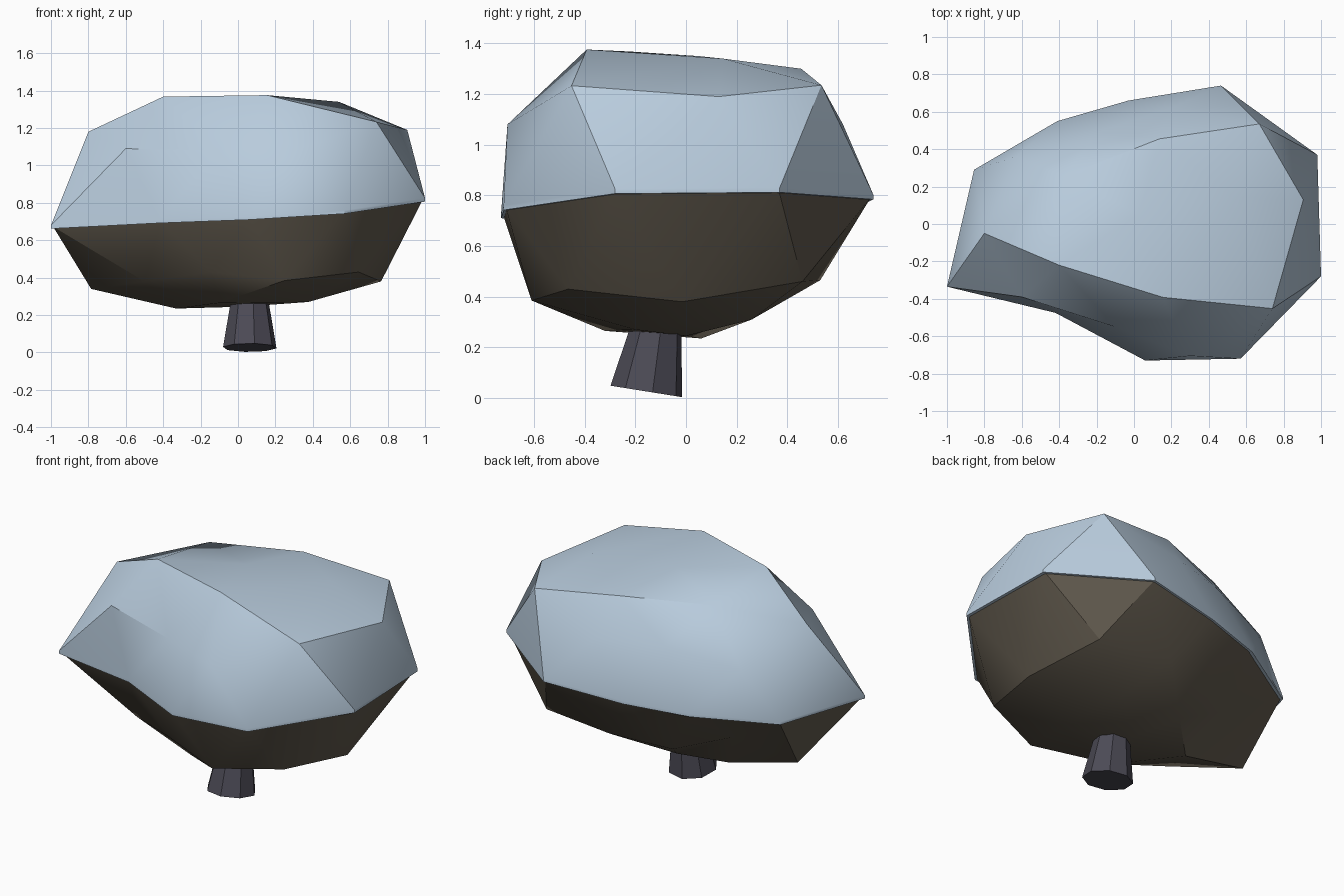
import bpy, bmesh, math
from mathutils import Vector, Matrix

if "Cube" in bpy.data.objects:
    bpy.data.objects.remove(bpy.data.objects["Cube"])


def material(name, rgb):
    m = bpy.data.materials.new(name)
    m.diffuse_color = (*rgb, 1)
    m.use_nodes = True
    m.node_tree.nodes["Principled BSDF"].inputs["Base Color"].default_value = m.diffuse_color
    return m


def finish(bm, name, mat, angle=30):
    """Recalculate normals, smooth below the angle, link the object."""
    bmesh.ops.recalc_face_normals(bm, faces=bm.faces)
    for f in bm.faces:
        f.smooth = True
    for e in bm.edges:
        e.smooth = e.calc_face_angle(0) < math.radians(angle)
    me = bpy.data.meshes.new(name)
    bm.to_mesh(me)
    bm.free()
    me.materials.append(mat)
    ob = bpy.data.objects.new(name, me)
    bpy.context.collection.objects.link(ob)


def dome(name, mat, rim, mid, inner, pole, offset, lip):
    """Half a faceted boulder: 10-sided rim, staggered ring, 5-point ring, pole."""
    bm = bmesh.new()
    def add(pts):
        return [bm.verts.new(p) for p in pts]
    r, m, n = add(rim), add(mid), add(inner)
    p = bm.verts.new(pole)
    low = add([(x, y, z - lip) for x, y, z in rim])
    for i in range(10):
        j = (i + 1) % 10
        bm.faces.new((r[i], r[j], m[i]))
        bm.faces.new((r[j], m[j], m[i]))
        bm.faces.new((low[i], low[j], r[j], r[i]))
    for k in range(5):
        c = offset + 2 * k
        a, b, nxt = m[c - 1], m[(c + 1) % 10], n[(k + 1) % 5]
        bm.faces.new((n[k], a, m[c]))
        bm.faces.new((n[k], m[c], b))
        bm.faces.new((n[k], b, nxt))
        bm.faces.new((n[k], nxt, p))
    # closing face across the rim
    centre = bm.verts.new((0, 0, 0.75 - lip))
    for i in range(10):
        bm.faces.new((low[i], centre, low[(i + 1) % 10]))
    finish(bm, name, mat)


top_mat = material("pale blue grey", (0.48, 0.60, 0.72))
under_mat = material("dark brown", (0.118, 0.100, 0.074))
stem_mat = material("charcoal", (0.072, 0.069, 0.092))

# shared rim, starting at the far left and running past the front
rim = [(-1, -.335, .68), (-.42, -.475, .71), (.06, -.73, .728),
       (.57, -.72, .76), (1, -.28, .825), (.98, .37, .83),
       (.465, .74, .802), (-.03, .66, .765), (-.41, .55, .745),
       (-.855, .29, .715)]

# upper shell
dome("upper_shell", top_mat, rim,
     [(-.6, -.39, 1.09), (-.1, -.55, 1.08), (.3, -.705, 1.08),
      (.74, -.452, 1.233), (.905, .13, 1.19), (.67, .535, 1.235),
      (.2, .62, 1.08), (-.2, .49, 1.09), (-.63, .36, 1.0),
      (-.8, -.05, 1.18)],
     [(-.4, -.22, 1.368), (.155, -.392, 1.376), (.54, .146, 1.34),
      (.135, .455, 1.3), (-.375, .255, 1.3)],
     (.03, .05, 1.35), 0, 0.018)

# underside, set slightly inside the rim
dome("underside", under_mat,
     [(x * .988, y * .988, z - .008) for x, y, z in rim],
     [(-.5, -.28, .38), (-.145, -.48, .43), (.25, -.61, .385),
      (.645, -.465, .43), (.765, -.015, .38), (.64, .46, .46),
      (.17, .53, .465), (-.2, .42, .42), (-.5, .25, .51),
      (-.785, .02, .34)],
     [(-.1, -.32, .265), (.375, -.2, .27), (.3, .26, .31),
      (-.12, .26, .31), (-.33, .06, .235)],
     (.03, .0, .245), 1, 0.002)

# leaning tapered stem
bm = bmesh.new()
axis = Vector((0, .16, 1)).normalized()
base = Vector((.063, -.157, .026))
length = 0.36
spin = Matrix.Rotation(math.radians(10), 4, 'Z')
tilt = Vector((0, 0, 1)).rotation_difference(axis).to_matrix().to_4x4()
bmesh.ops.create_cone(bm, cap_ends=True, segments=8, radius1=.145, radius2=.084,
                      depth=length,
                      matrix=Matrix.Translation(base + axis * length / 2) @ tilt @ spin)
finish(bm, "stem", stem_mat)
